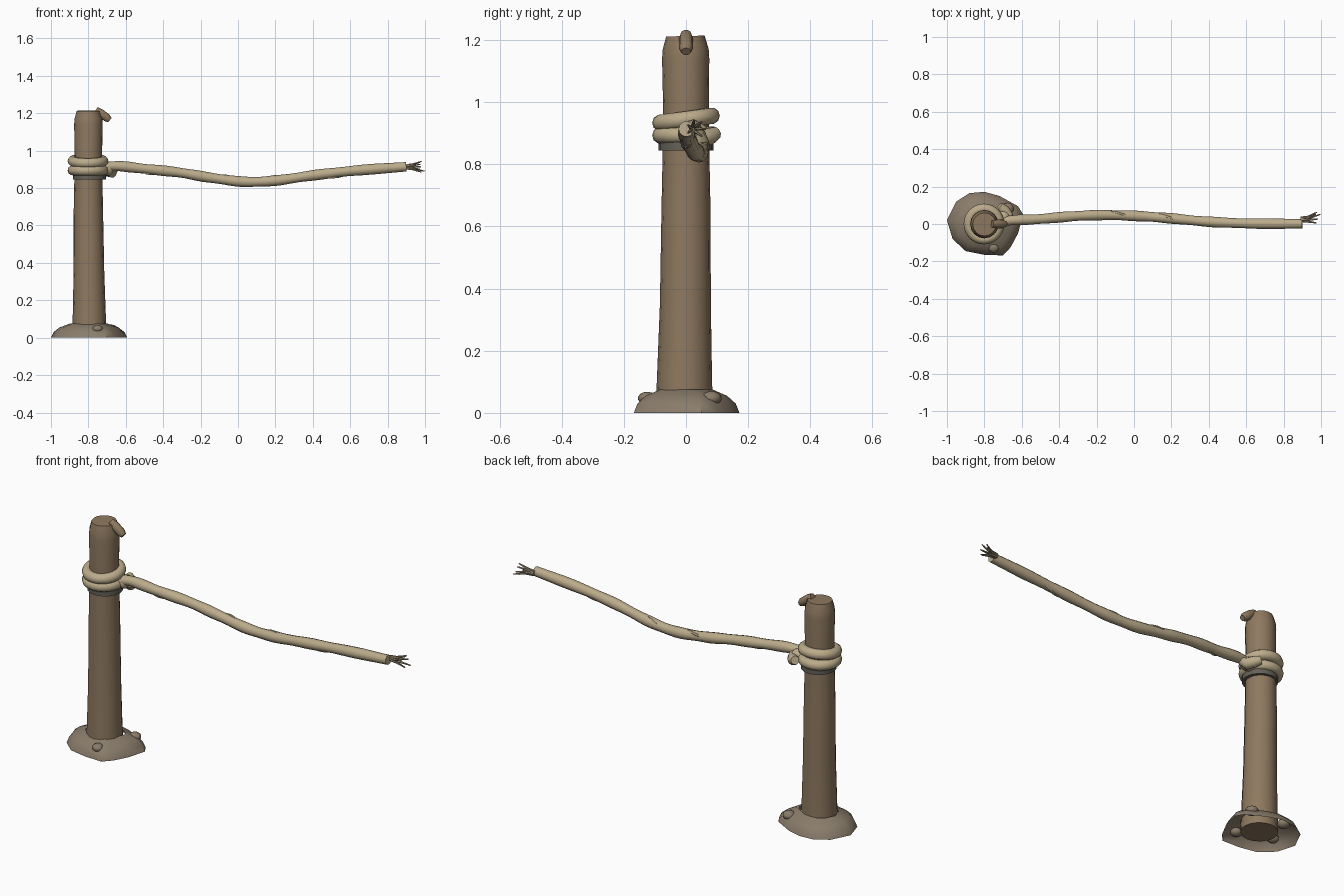
import bpy, bmesh, math, random
from mathutils import Vector

if "Cube" in bpy.data.objects:
    bpy.data.objects.remove(bpy.data.objects["Cube"])

random.seed(4)


def material(name, rgb):
    m = bpy.data.materials.new(name)
    m.diffuse_color = (*rgb, 1)
    m.use_nodes = True
    m.node_tree.nodes["Principled BSDF"].inputs["Base Color"].default_value = m.diffuse_color
    return m


WOOD = material("wood", (0.27, 0.19, 0.115))
ROPE = material("rope", (0.50, 0.41, 0.26))
DARK = material("dark_cord", (0.13, 0.12, 0.10))
EARTH = material("earth", (0.25, 0.20, 0.145))
FRAY = material("fray", (0.36, 0.29, 0.19))


def finish(name, bm, mat):
    bmesh.ops.recalc_face_normals(bm, faces=bm.faces)
    me = bpy.data.meshes.new(name)
    bm.to_mesh(me)
    bm.free()
    me.materials.append(mat)
    ob = bpy.data.objects.new(name, me)
    bpy.context.collection.objects.link(ob)
    bpy.context.view_layer.objects.active = ob
    ob.select_set(True)
    bpy.ops.object.shade_smooth_by_angle(angle=math.radians(40))
    ob.select_set(False)
    return ob


def bridge(bm, rings, closed=False):
    n = len(rings[0])
    pairs = list(zip(rings, rings[1:])) + ([(rings[-1], rings[0])] if closed else [])
    for a, b in pairs:
        for i in range(n):
            bm.faces.new((a[i], a[(i + 1) % n], b[(i + 1) % n], b[i]))


def tube(name, pts, radii, mat, sides=10, closed=False):
    """Sweep a circle along points with a radius per point."""
    pts = [Vector(p) for p in pts]
    n = len(pts)
    if not isinstance(radii, (list, tuple)):
        radii = [radii] * n
    bm, rings = bmesh.new(), []
    whole = (pts[-1] - pts[0]).normalized()
    ref = Vector((0, 1, 0)) if not closed and abs(whole.z) > 0.8 else Vector((0, 0, 1))
    for i, p in enumerate(pts):
        if closed:
            t = pts[(i + 1) % n] - pts[i - 1]
        else:
            t = pts[min(i + 1, n - 1)] - pts[max(i - 1, 0)]
        u = t.cross(ref).normalized()
        v = u.cross(t).normalized()
        ang = [math.tau * k / sides for k in range(sides)]
        rings.append([bm.verts.new(p + (u * math.cos(a) + v * math.sin(a)) * radii[i]) for a in ang])
    bridge(bm, rings, closed)
    if not closed:
        bm.faces.new(rings[0])
        bm.faces.new(rings[-1])
    return finish(name, bm, mat)


def blob(name, loc, size, mat):
    bm = bmesh.new()
    bmesh.ops.create_uvsphere(bm, u_segments=10, v_segments=7, radius=1)
    for v in bm.verts:
        v.co = Vector(loc) + Vector([c * s for c, s in zip(v.co, size)])
    return finish(name, bm, mat)


# Post with flared foot and bevelled top
tube("post", [(-0.795, -0.005, 0.012), (-0.795, -0.005, 0.10), (-0.797, -0.002, 0.35),
              (-0.8, 0, 0.65), (-0.8, 0, 0.95), (-0.8, -0.001, 1.14), (-0.8, -0.001, 1.17), (-0.8, -0.002, 1.213)],
     [0.092, 0.089, 0.082, 0.079, 0.073, 0.076, 0.074, 0.062], WOOD, 16)

# Broken branch peg at the top
tube("branch_peg", [(-0.76, 0, 1.218), (-0.735, 0, 1.202), (-0.70, 0, 1.175), (-0.685, 0, 1.163)],
     [0.018, 0.023, 0.023, 0.015], WOOD, 10)

# Earth mound: open shell with an irregular outline
outline = [(-0.20, 0.02), (-0.15, 0.12), (-0.08, 0.165), (0, 0.172), (0.08, 0.15), (0.18, 0.095),
           (0.208, 0.05), (0.18, -0.05), (0.14, -0.125), (0.10, -0.168), (0, -0.165), (-0.10, -0.145), (-0.17, -0.08)]
bm = bmesh.new()
rings = [[bm.verts.new((-0.8 + x * s, y * s, z)) for x, y in outline]
         for s, z in ((1, 0), (0.93, 0.03), (0.77, 0.055), (0.5, 0.075))]
bridge(bm, rings)
finish("earth_mound", bm, EARTH)

# Half-buried stones
for i, (x, y, z, s) in enumerate([(-0.675, 0.082, 0.047, 0.033), (-0.75, -0.125, 0.047, 0.03),
                                  (-0.855, 0.105, 0.03, 0.032), (-0.91, -0.04, 0.032, 0.03)]):
    blob(f"stone_{i}", (x, y, z), (s, s, s * 0.7), EARTH)

# Rope coils wound round the post
for name, z, tilt, r in (("coil_upper", 0.945, 0.14, 0.027), ("coil_lower", 0.895, 0.02, 0.027)):
    loop = [(-0.802 + 0.082 * math.cos(a), 0.082 * math.sin(a), z + tilt * 0.082 * math.sin(a))
            for a in (math.tau * k / 28 for k in range(28))]
    tube(name, loop, r, ROPE, 10, True)
tube("binding_band", [(-0.795, 0, 0.845), (-0.795, 0, 0.875)], 0.088, DARK, 16)

# Knot and tucked rope end
blob("knot", (-0.70, 0.03, 0.90), (0.04, 0.045, 0.035), ROPE)
tube("knot_tail", [(-0.72, 0.095, 0.90), (-0.695, 0.075, 0.89), (-0.675, 0.045, 0.885), (-0.66, 0.02, 0.905)],
     [0.022, 0.029, 0.03, 0.02], ROPE)

# Sagging rope, smoothed through control points
ctrl = [Vector(p) for p in ((-0.73, 0.01, 0.905), (-0.65, 0.02, 0.918), (-0.5, 0.027, 0.903), (-0.32, 0.042, 0.884),
                            (-0.15, 0.048, 0.856), (0.03, 0.042, 0.834), (0.2, 0.03, 0.84), (0.4, 0.012, 0.868),
                            (0.62, 0.003, 0.893), (0.9, 0.001, 0.914))]


def spline(t):
    i = min(int(t), len(ctrl) - 2)
    f = t - i
    a, b, c, d = (ctrl[max(0, min(len(ctrl) - 1, k))] for k in (i - 1, i, i + 1, i + 2))
    return 0.5 * (2 * b + (c - a) * f + (2 * a - 5 * b + 4 * c - d) * f * f + (3 * b - a - 3 * c + d) * f ** 3)


N = 45
path = [spline(k / N * (len(ctrl) - 1)) for k in range(N + 1)]
tube("rope", path, [0.027 + 0.0015 * math.sin(k * 1.1) for k in range(N)] + [0.025], ROPE, 12)

# Loose strands lying against the rope
for i, (t0, ang) in enumerate(((1.9, -1.7), (4.1, 1.0), (5.6, 1.2), (7.3, -1.6))):
    pts = []
    for k in range(7):
        a = ang + (k - 3) * 0.22
        pts.append(spline(t0 + k * 0.09) + Vector((0, math.cos(a), math.sin(a))) * 0.022)
    tube(f"strand_{i}", pts, [0.004, 0.007, 0.009, 0.009, 0.009, 0.007, 0.004], ROPE, 6)

# Frayed rope end
for i in range(7):
    a = math.tau * i / 7
    d = Vector((0, math.cos(a), math.sin(a)))
    start = Vector((0.89, 0.025, 0.914)) + d * 0.008
    reach = random.uniform(0.08, 0.11)
    mid = start + Vector((reach * 0.45, 0, 0)) + d * 0.005
    tube(f"fray_{i}", [start, mid, start + Vector((reach, 0.008, 0)) + d * 0.022], [0.007, 0.006, 0.003], FRAY, 6)
